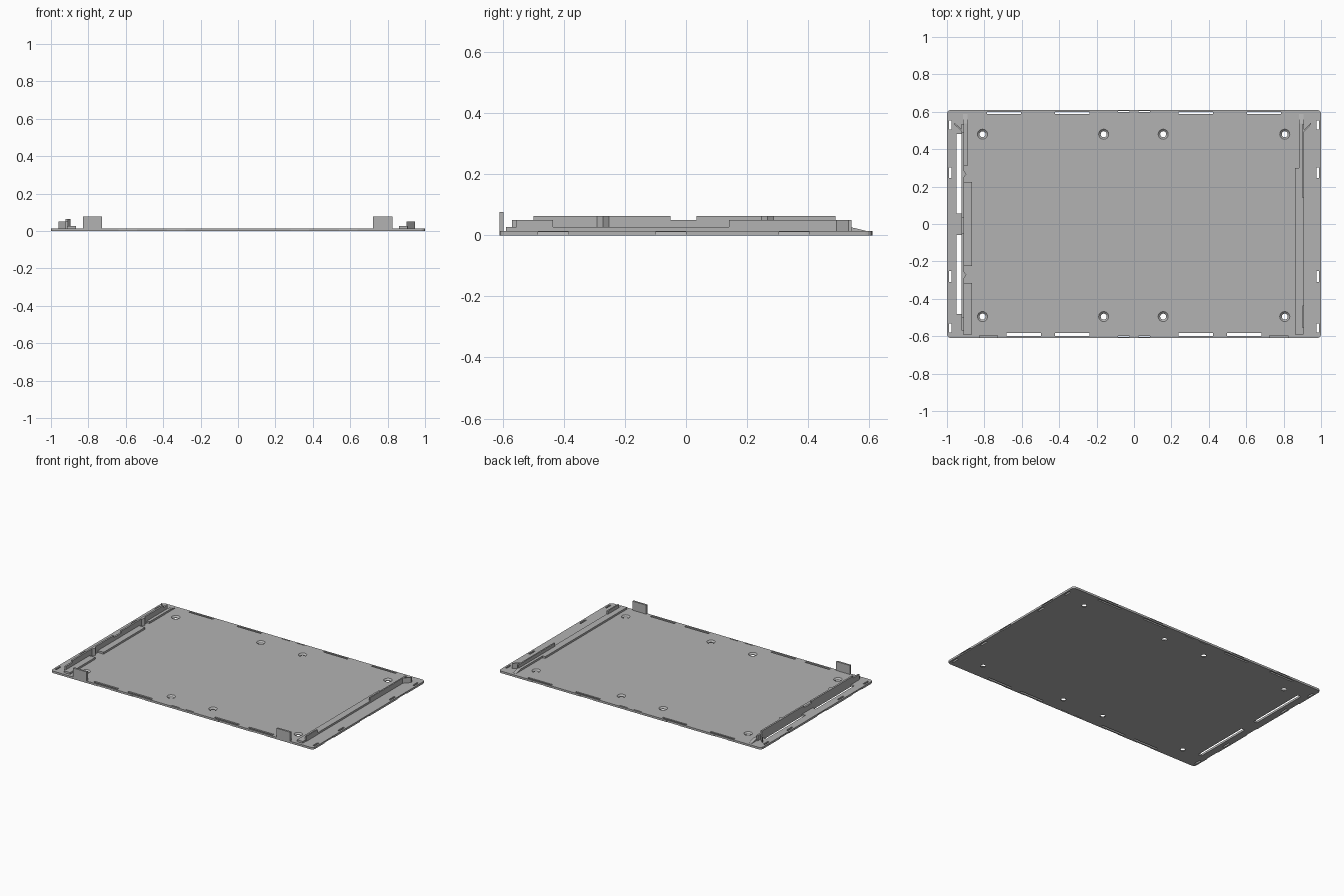
import bpy, bmesh, math
from mathutils import Vector

cube = bpy.data.objects.get("Cube")
if cube:
    bpy.data.objects.remove(cube, do_unlink=True)

grey = bpy.data.materials.new("matte grey")
grey.use_nodes = True
grey.diffuse_color = (0.45, 0.45, 0.45, 1)
grey.node_tree.nodes["Principled BSDF"].inputs["Base Color"].default_value = (0.45, 0.45, 0.45, 1)

T = 0.014          # plate thickness
W, D = 1.0, 0.61   # plate half sizes


def add_prism(bm, pts, axis_vec):
    """Extrude a closed loop of 3D points along a vector."""
    face = bm.faces.new([bm.verts.new(p) for p in pts])
    new = bmesh.ops.extrude_face_region(bm, geom=[face])["geom"]
    verts = [v for v in new if isinstance(v, bmesh.types.BMVert)]
    bmesh.ops.translate(bm, vec=axis_vec, verts=verts)


def add_box(bm, x0, x1, y0, y1, z0, z1):
    add_prism(bm, [(x0, y0, z0), (x1, y0, z0), (x1, y1, z0), (x0, y1, z0)],
              Vector((0, 0, z1 - z0)))


def finish(name, bm):
    bmesh.ops.recalc_face_normals(bm, faces=bm.faces)
    mesh = bpy.data.meshes.new(name)
    bm.to_mesh(mesh)
    bm.free()
    mesh.materials.append(grey)
    obj = bpy.data.objects.new(name, mesh)
    bpy.context.collection.objects.link(obj)
    return obj


def box(name, *dims):
    bm = bmesh.new()
    add_box(bm, *dims)
    return finish(name, bm)


def prism(name, pts, vec):
    bm = bmesh.new()
    add_prism(bm, pts, Vector(vec))
    return finish(name, bm)


# Base plate with rounded corners
r = 0.022
outline = []
for i, (sx, sy) in enumerate([(1, 1), (-1, 1), (-1, -1), (1, -1)]):
    for k in range(5):
        a = math.radians(90 * i + 22.5 * k)
        outline.append((sx * (W - r) + r * math.cos(a), sy * (D - r) + r * math.sin(a), 0))
plate = prism("base_plate", outline, (0, 0, T))

# Cutters: edge slots, rail slots, snap notches and countersunk holes
cut = bmesh.new()
for sx in (-1, 1):
    for y, half in [(0.53, 0.024), (0.275, 0.028), (-0.28, 0.03), (-0.555, 0.024)]:
        add_box(cut, sx * 0.976, sx * 0.988, y - half, y + half, -0.01, 0.03)
    for x in (0.33, 0.695):
        add_box(cut, sx * x - 0.092, sx * x + 0.092, 0.588, 0.6, -0.01, 0.03)
    for x in (0.33, 0.59):
        add_box(cut, sx * x - 0.092, sx * x + 0.092, -0.598, -0.584, -0.01, 0.03)
    for sy in (-1, 1):
        add_box(cut, sx * 0.055 - 0.03, sx * 0.055 + 0.03, sy * 0.599, sy * 0.605, -0.01, 0.03)
for y0, y1 in [(0.055, 0.48), (-0.48, -0.06)]:
    add_box(cut, -0.948, -0.922, y0, y1, -0.01, 0.03)

for s in (-1, 1):
    for y in (0.355, -0.05, -0.435):
        add_prism(cut, [(s * 0.993, y - 0.05, 0.01), (s * 1.01, y - 0.05, 0.01),
                        (s * 1.01, y - 0.05, -0.004), (s * 0.997, y - 0.05, -0.004)],
                  Vector((0, 0.1, 0)))
    for x in (0.33, 0.695 if s > 0 else 0.59):
        for sx in (-1, 1):
            x0 = sx * x - 0.05
            add_prism(cut, [(x0, s * 0.606, 0.01), (x0, s * 0.62, 0.01),
                            (x0, s * 0.62, -0.004), (x0, s * 0.608, -0.004)],
                      Vector((0.1, 0, 0)))

profile = [(0.016, -0.01), (0.016, 0.004), (0.027, T), (0.027, 0.03)]
for x in (-0.81, -0.162, 0.156, 0.806):
    for y in (0.48, -0.495):
        rings = [[cut.verts.new((x + rad * math.cos(a), y + rad * math.sin(a), z))
                  for a in (math.tau * k / 24 for k in range(24))] for rad, z in profile]
        cut.faces.new(rings[0])
        cut.faces.new(rings[-1])
        for lo, hi in zip(rings, rings[1:]):
            for k in range(24):
                n = (k + 1) % 24
                cut.faces.new((lo[k], lo[n], hi[n], hi[k]))
cutter = finish("plate_cutter", cut)
cutter.hide_render = True

# Bake the cuts into the plate
mod = plate.modifiers.new("cuts", "BOOLEAN")
mod.operation, mod.solver, mod.object = "DIFFERENCE", "EXACT", cutter
graph = bpy.context.evaluated_depsgraph_get()
baked = bpy.data.meshes.new_from_object(plate.evaluated_get(graph))
plate.modifiers.clear()
plate.data = baked
bpy.data.objects.remove(cutter, do_unlink=True)

# Upright front tabs
for name, x in (("right_front_tab", -0.778), ("left_front_tab", 0.773)):
    box(name, x - 0.052, x + 0.052, -D, -0.597, 0.002, 0.076)

# Stepped guide wall on the right side, with a dip in the middle
wall = [(-0.57, 0.002), (0.535, 0.002), (0.535, 0.05), (0.49, 0.05), (0.49, 0.064),
        (0.035, 0.064), (0.035, 0.05), (-0.05, 0.05), (-0.05, 0.064), (-0.5, 0.064),
        (-0.5, 0.05), (-0.57, 0.05)]
prism("right_guide_wall", [(-0.922, y, z) for y, z in wall], (0.012, 0, 0))

# Small triangular ribs on that wall
for name, y in (("back_rib", 0.267), ("front_rib", -0.272)):
    prism(name, [(-0.912, y - 0.022, T - 0.004), (-0.896, y, T - 0.004),
                 (-0.912, y + 0.022, T - 0.004)], (0, 0, 0.054))


# Low ledges with a sloped back end
def ledge(name, x0, x1, y0, y1, slope=0.0):
    prism(name, [(x0, y0, 0.004), (x0, y1, 0.004), (x0, y1, T + 0.001),
                 (x0, y1 - slope, 0.027), (x0, y0, 0.027)], (x1 - x0, 0, 0))


ledge("right_back_ledge", -0.914, -0.89, 0.31, 0.588, 0.05)
ledge("right_middle_ledge", -0.914, -0.866, -0.225, 0.225)
ledge("right_front_ledge", -0.914, -0.866, -0.59, -0.315)
ledge("left_front_ledge", 0.862, 0.906, -0.59, 0.3)
ledge("left_back_ledge", 0.882, 0.906, 0.3, 0.588, 0.05)

# Guide wall on the left side: tall at both ends, low between
side = [(-0.555, 0.004), (0.535, 0.004), (0.535, 0.05), (0.14, 0.05), (0.14, 0.027),
        (-0.435, 0.027), (-0.435, 0.05), (-0.555, 0.05)]
prism("left_guide_wall", [(0.9, y, z) for y, z in side], (0.009, 0, 0))

# Angled lead-in fins at the back of both walls
for name, s in (("right_fin", -1), ("left_fin", 1)):
    x0, x1 = (0.914, 0.96) if s < 0 else (0.904, 0.946)
    prism(name, [(s * x0, 0.487, 0.004), (s * x1, 0.532, 0.004),
                 (s * x1, 0.542, 0.004), (s * x0, 0.499, 0.004)], (0, 0, 0.046))
